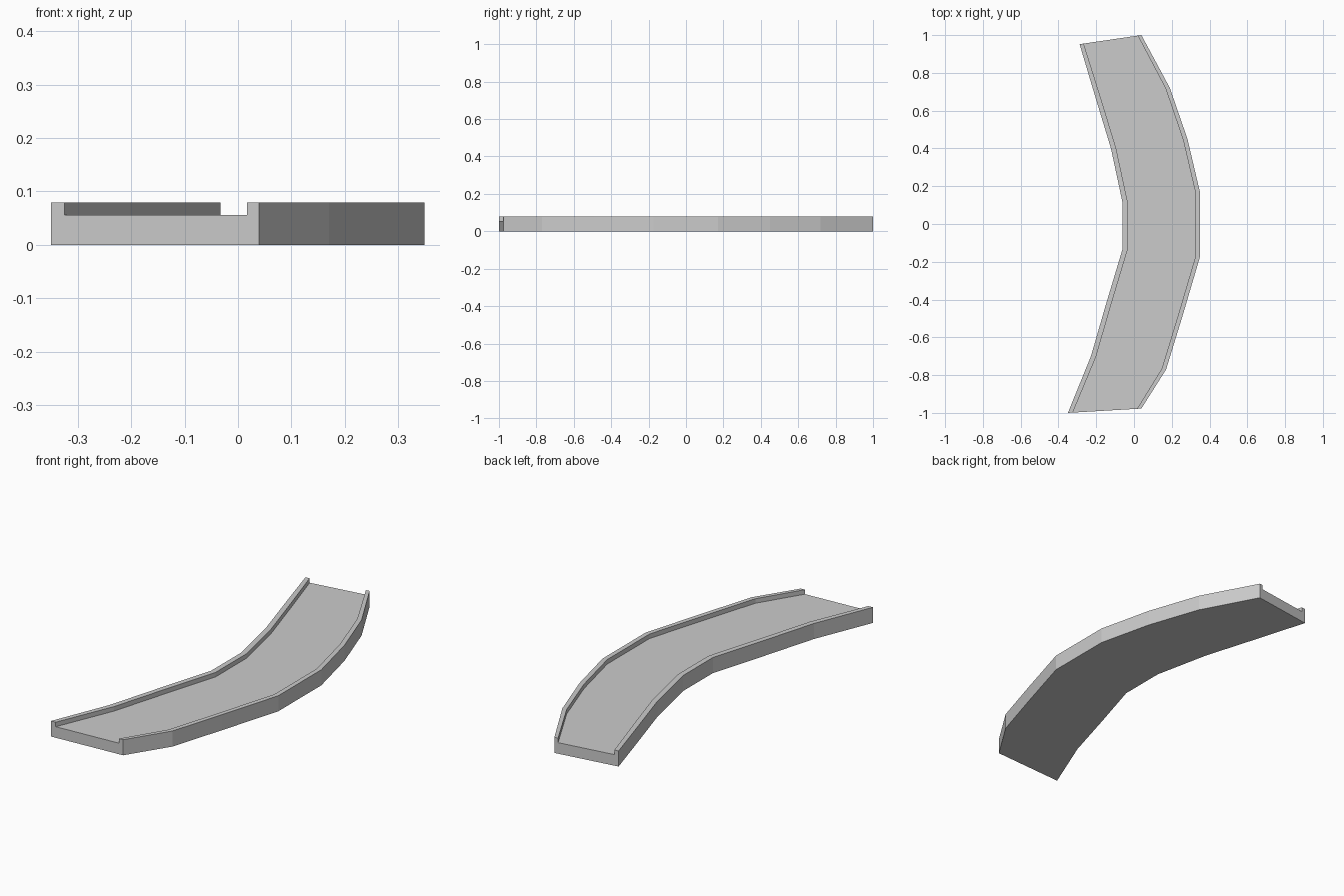
import bpy, bmesh
from mathutils import Vector

if "Cube" in bpy.data.objects:
    bpy.data.objects.remove(bpy.data.objects["Cube"])

# Plan-view stations along the bend: inner edge and outer edge
inner = [(-.35, -1.0), (-.228, -.70), (-.147, -.42), (-.063, -.13),
         (-.063, .11), (-.122, .40), (-.207, .68), (-.288, .952)]
outer = [(.039, -.977), (.17, -.77), (.256, -.49), (.345, -.175),
         (.345, .17), (.283, .45), (.19, .72), (.039, 1.0)]
inner[3] = (-.06, -.13)
inner[4] = (-.06, .11)
outer[3] = (.349, -.175)
outer[4] = (.349, .17)

# Channel cross-section: (fraction across the width, height)
TOP, FLOOR = .079, .056
LIP_IN, LIP_OUT = .066, .942
profile = [(0, 0), (0, TOP), (LIP_IN, TOP), (LIP_IN, FLOOR),
           (LIP_OUT, FLOOR), (LIP_OUT, TOP), (1, TOP), (1, 0)]

# Sweep the cross-section through the stations
bm = bmesh.new()
rings = []
for a, b in zip(inner, outer):
    ring = []
    for t, z in profile:
        p = Vector(a).lerp(Vector(b), t)
        ring.append(bm.verts.new((p.x, p.y, z)))
    rings.append(ring)
n = len(profile)
for r, s in zip(rings, rings[1:]):
    for i in range(n):
        j = (i + 1) % n
        bm.faces.new((r[i], r[j], s[j], s[i]))

# End caps
bm.faces.new(rings[0])
bm.faces.new(rings[-1])
bmesh.ops.recalc_face_normals(bm, faces=bm.faces)

mesh = bpy.data.meshes.new("curved_track")
bm.to_mesh(mesh)
bm.free()
track = bpy.data.objects.new("curved_track", mesh)
bpy.context.collection.objects.link(track)
